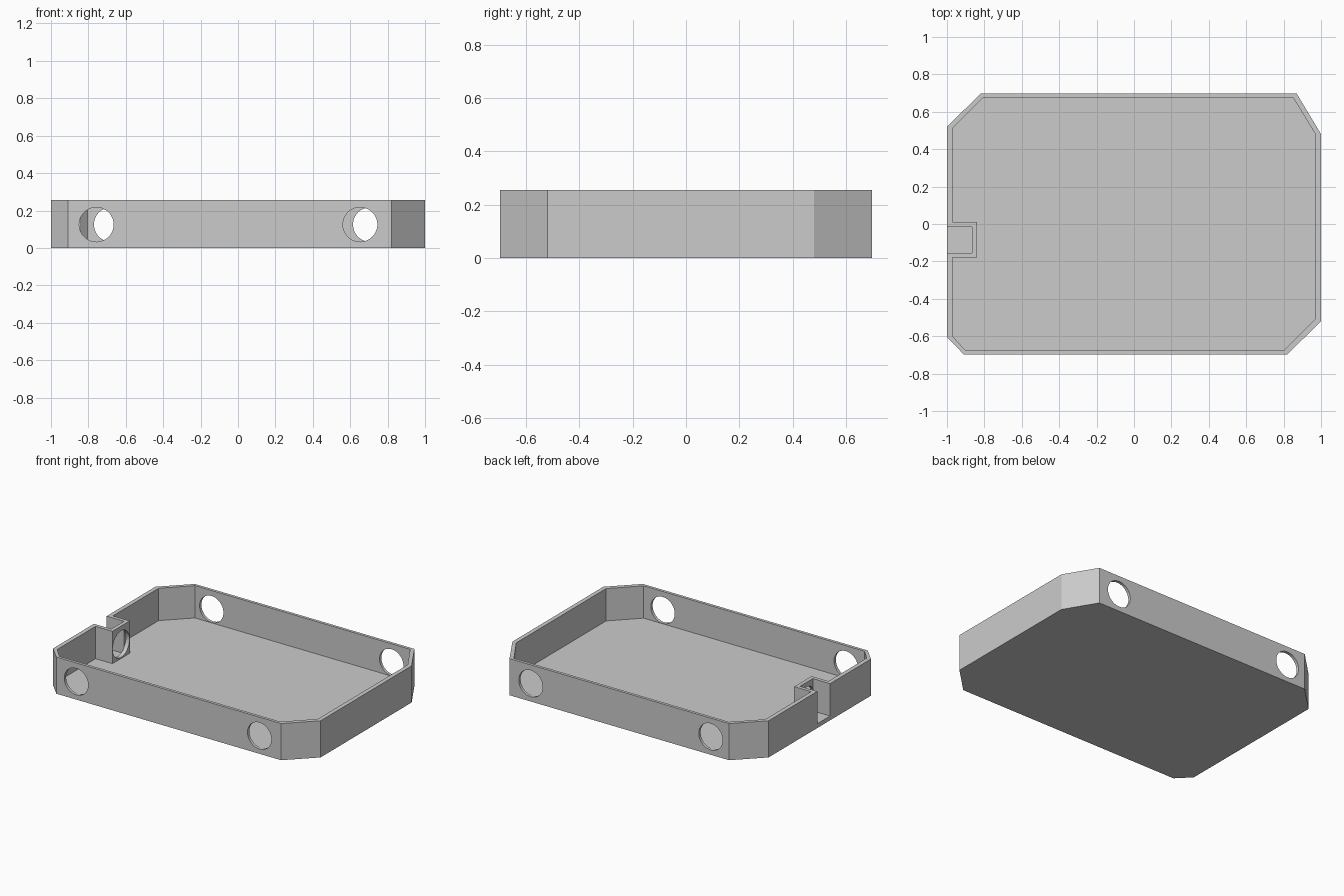
import bpy, bmesh, math

cube = bpy.data.objects.get("Cube")
if cube:
    bpy.data.objects.remove(cube, do_unlink=True)

HEIGHT, FLOOR = 0.255, 0.03
HOLE_Z, HOLE_R = 0.125, 0.092

grey = bpy.data.materials.new("light grey plastic")
grey.use_nodes = True
colour = (0.6, 0.6, 0.6, 1)
grey.diffuse_color = colour
grey.node_tree.nodes["Principled BSDF"].inputs["Base Color"].default_value = colour


def prism(name, outline, z0, z1):
    """Extrude a counter-clockwise outline from z0 to z1."""
    bm = bmesh.new()
    base = bm.faces.new([bm.verts.new((x, y, z0)) for x, y in outline])
    top = bmesh.ops.extrude_face_region(bm, geom=[base])["geom"]
    verts = [v for v in top if isinstance(v, bmesh.types.BMVert)]
    bmesh.ops.translate(bm, vec=(0, 0, z1 - z0), verts=verts)
    bmesh.ops.recalc_face_normals(bm, faces=bm.faces)
    mesh = bpy.data.meshes.new(name)
    bm.to_mesh(mesh)
    bm.free()
    mesh.materials.append(grey)
    obj = bpy.data.objects.new(name, mesh)
    bpy.context.collection.objects.link(obj)
    return obj


def drill(location, rotation, depth):
    """Make a round cutter."""
    bpy.ops.mesh.primitive_cylinder_add(vertices=64, radius=HOLE_R, depth=depth,
                                        location=location, rotation=rotation)
    obj = bpy.context.object
    obj.data.materials.append(grey)
    return obj


def cut(target, cutter):
    """Subtract the cutter, then discard it."""
    mod = target.modifiers.new("cut", "BOOLEAN")
    mod.operation, mod.solver, mod.object = "DIFFERENCE", "EXACT", cutter
    bpy.context.view_layer.objects.active = target
    bpy.ops.object.modifier_apply(modifier=mod.name)
    bpy.data.objects.remove(cutter, do_unlink=True)


# Outer shell with four uneven chamfered corners
tray = prism("tray", [(-0.91, -0.697), (0.82, -0.697), (1, -0.52), (1, 0.48),
                      (0.87, 0.697), (-0.82, 0.697), (-1, 0.52), (-1, -0.605)],
             0, HEIGHT)

# Hollow interior, stepping around the walled socket on the right side
cut(tray, prism("hollow", [(-0.9, -0.677), (0.8, -0.677), (0.97, -0.507), (0.97, 0.48),
                           (0.85, 0.677), (-0.805, 0.677), (-0.97, 0.513),
                           (-0.97, 0.01), (-0.84, 0.01), (-0.84, -0.18),
                           (-0.97, -0.18), (-0.97, -0.6)], FLOOR, HEIGHT + 0.1))

# Socket open to the outside and the top
cut(tray, prism("socket", [(-1.1, -0.155), (-0.867, -0.155), (-0.867, -0.015),
                           (-1.1, -0.015)], FLOOR, HEIGHT + 0.1))

# Round holes through the front and back walls
for x, y in [(-0.757, -0.69), (0.653, -0.69), (-0.678, 0.69), (0.707, 0.69)]:
    cut(tray, drill((x, y, HOLE_Z), (math.pi / 2, 0, 0), 0.1))

# Round hole through the inner wall of the socket
cut(tray, drill((-0.84, -0.085, HOLE_Z + 0.005), (0, math.pi / 2, 0), 0.056))

bpy.ops.object.select_all(action="DESELECT")
tray.select_set(True)
bpy.context.view_layer.objects.active = tray
bpy.ops.object.shade_smooth_by_angle(angle=math.radians(30))
